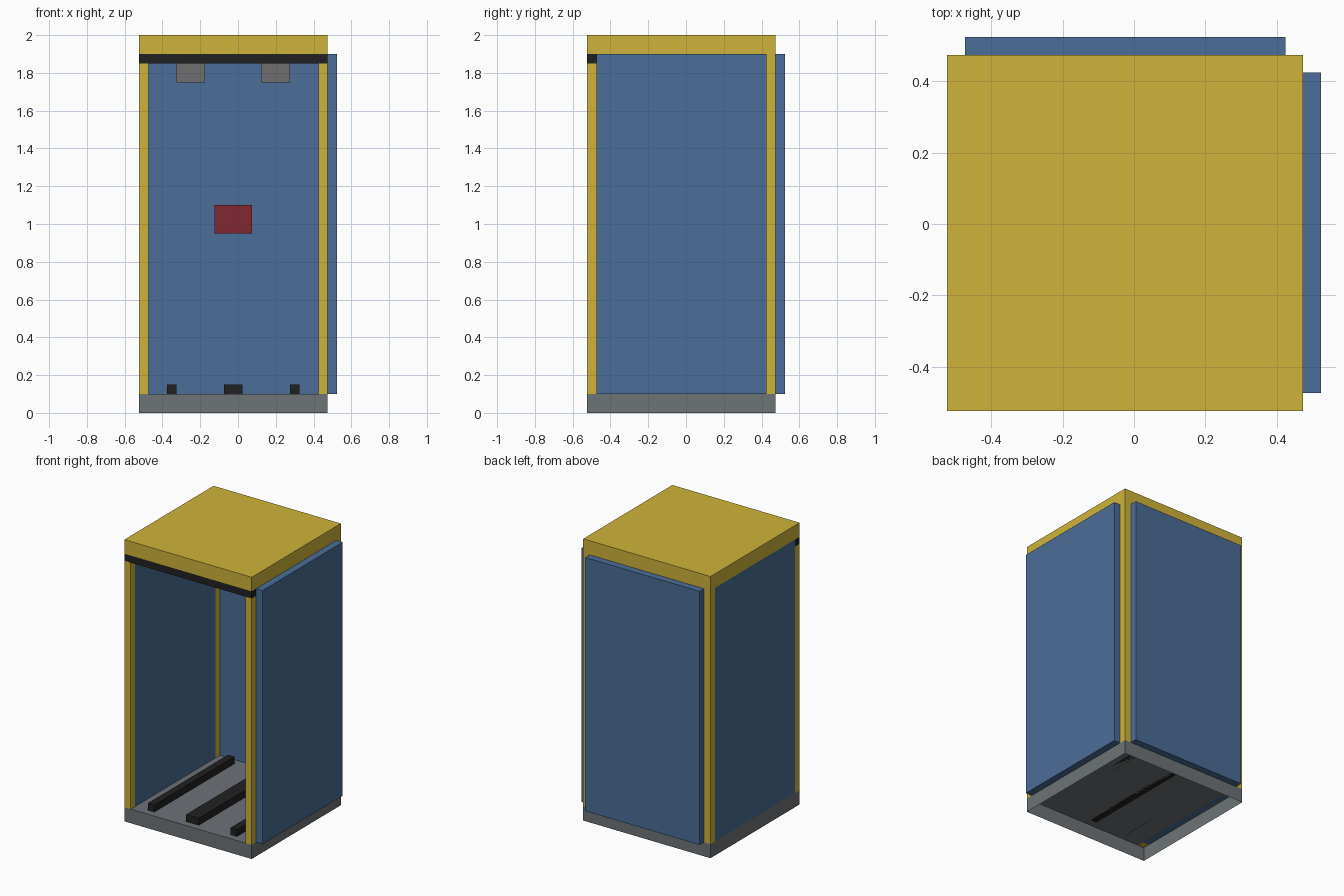
import bpy, bmesh

if "Cube" in bpy.data.objects:
    bpy.data.objects.remove(bpy.data.objects["Cube"])


def material(name, rgb):
    m = bpy.data.materials.new(name)
    lin = [((c / 255 + 0.055) / 1.055) ** 2.4 for c in rgb]
    m.diffuse_color = (*lin, 1)
    m.use_nodes = True
    m.node_tree.nodes["Principled BSDF"].inputs["Base Color"].default_value = m.diffuse_color
    return m


yellow = material("golden yellow", (207, 180, 58))
blue = material("steel blue", (75, 109, 151))
grey = material("slate grey", (109, 115, 119))
lamp_grey = material("neutral grey", (110, 110, 110))
black = material("soft black", (33, 33, 33))
red = material("dark red", (130, 39, 50))


def box(name, x, y, z, mat, open_bottom=False):
    """Axis-aligned box from (min, max) ranges."""
    bm = bmesh.new()
    bmesh.ops.create_cube(bm, size=1)
    for v in bm.verts:
        v.co = [r[0] if c < 0 else r[1] for c, r in zip(v.co, (x, y, z))]
    if open_bottom:
        bm.normal_update()
        bmesh.ops.delete(bm, geom=[f for f in bm.faces if f.normal.z < -0.5],
                         context='FACES_ONLY')
    me = bpy.data.meshes.new(name)
    bm.to_mesh(me)
    bm.free()
    me.materials.append(mat)
    ob = bpy.data.objects.new(name, me)
    bpy.context.collection.objects.link(ob)


FULL = (-0.525, 0.475)    # outer footprint
INNER = (-0.475, 0.425)   # span between posts
LOW, HIGH = (-0.525, -0.475), (0.425, 0.475)
OUT = (0.475, 0.525)      # panels standing outside the frame
WALL = (0.1, 1.9)

# Hollow base tray and roof
box("base", FULL, FULL, (0, 0.1), grey, open_bottom=True)
box("roof", FULL, FULL, (1.9, 2.0), yellow)

# Corner posts and front lintel
for side, x in (("left", LOW), ("right", HIGH)):
    box(f"front_{side}_post", x, LOW, (0.1, 1.85), yellow)
    box(f"back_{side}_post", x, HIGH, WALL, yellow)
box("front_lintel", FULL, LOW, (1.85, 1.9), black)

# Wall panels
box("left_panel", LOW, INNER, WALL, blue)
box("right_panel", OUT, INNER, WALL, blue)
box("back_panel", INNER, OUT, WALL, blue)

# Floor rails
for i, x in enumerate(((-0.375, -0.325), (-0.075, 0.025), (0.275, 0.325))):
    box(f"floor_rail_{i + 1}", x, INNER, (0.1, 0.15), black)

# Fittings on the back wall
box("control_box", (-0.125, 0.075), (0.425, 0.475), (0.95, 1.1), red)
for side, x in (("left", -0.325), ("right", 0.125)):
    box(f"{side}_upper_box", (x, x + 0.15), (0.375, 0.475), (1.75, 1.85), lamp_grey)
